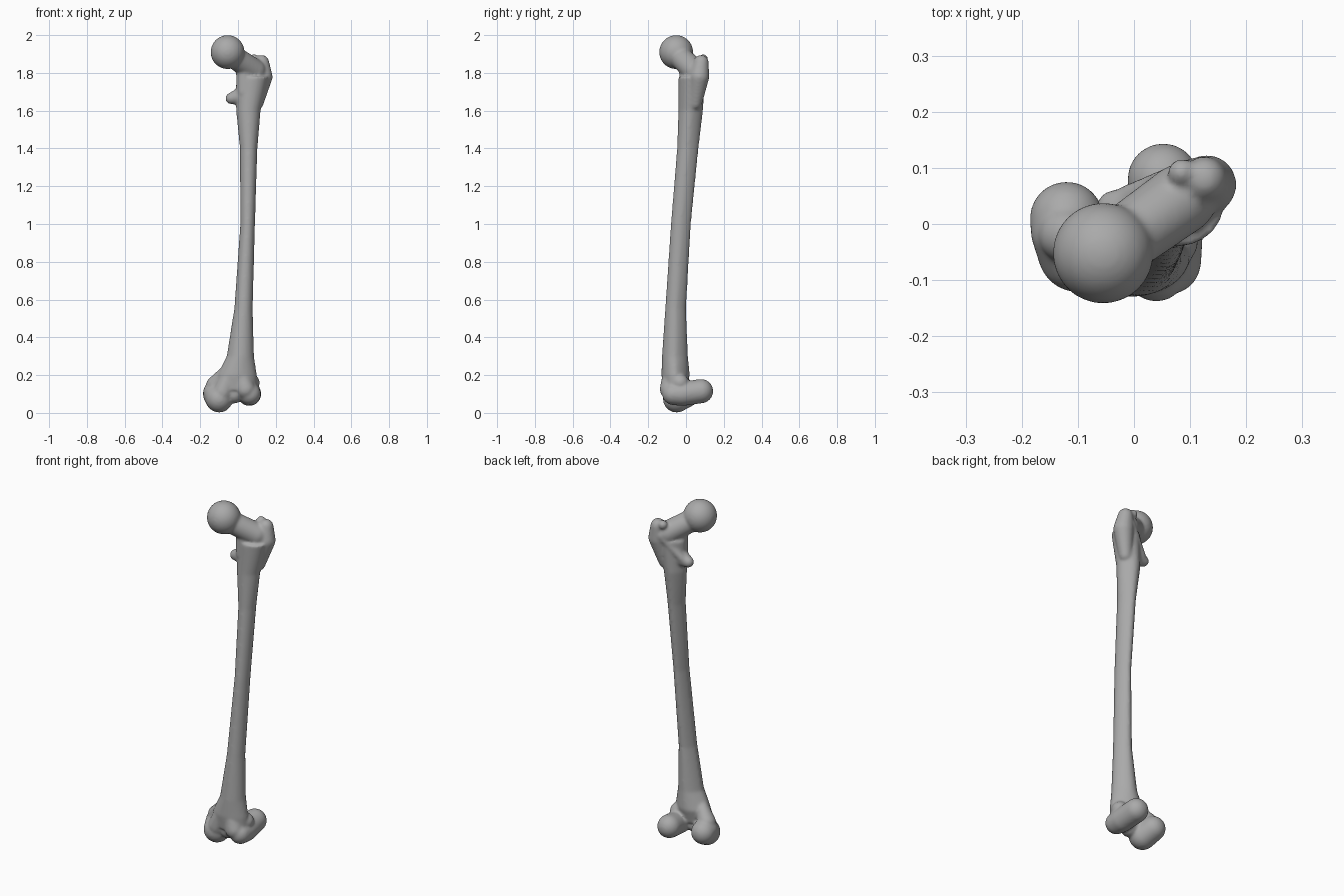
import bpy
import bmesh
import math
from mathutils import Matrix, Vector

cube = bpy.data.objects.get("Cube")
if cube:
    bpy.data.objects.remove(cube, do_unlink=True)

bone_grey = bpy.data.materials.new("bone_grey")
bone_grey.use_nodes = True
colour = (0.4, 0.4, 0.4, 1)
bone_grey.diffuse_color = colour
bone_grey.node_tree.nodes["Principled BSDF"].inputs["Base Color"].default_value = colour


def add_part(name, bm):
    """Turn a finished bmesh into a named object."""
    bmesh.ops.recalc_face_normals(bm, faces=bm.faces)
    mesh = bpy.data.meshes.new(name)
    bm.to_mesh(mesh)
    bm.free()
    mesh.materials.append(bone_grey)
    part = bpy.data.objects.new(name, mesh)
    bpy.context.collection.objects.link(part)
    parts.append(part)


def lump(name, *balls):
    """Rounded mass: the convex hull around balls given as (x, y, z, radius)."""
    bm = bmesh.new()
    for x, y, z, radius in balls:
        bmesh.ops.create_uvsphere(bm, u_segments=32, v_segments=20, radius=radius,
                                  matrix=Matrix.Translation((x, y, z)))
    if len(balls) > 1:
        hull = bmesh.ops.convex_hull(bm, input=bm.verts)
        inside = {v for v in hull["geom_interior"] if isinstance(v, bmesh.types.BMVert)}
        bmesh.ops.delete(bm, geom=list(inside), context="VERTS")
    add_part(name, bm)


def loft(name, *rows, sides=32):
    """Tube through rows of (z, left x, right x, front y, back y), pinched at the back."""
    bm = bmesh.new()
    rings = []
    for z, x_low, x_high, y_low, y_high in rows:
        middle = Vector((x_low + x_high, y_low + y_high, z * 2)) / 2
        ring = []
        for i in range(sides):
            angle = math.tau * i / sides
            across, along = math.cos(angle), math.sin(angle)
            pinch = 1 - max(along, 0) / 4
            offset = Vector((across * pinch * (x_high - x_low), along * (y_high - y_low), 0)) / 2
            ring.append(bm.verts.new(middle + offset))
        rings.append(ring)
    for low, high in zip(rings, rings[1:]):
        for i in range(sides):
            j = (i + 1) % sides
            bm.faces.new((low[i], low[j], high[j], high[i]))
    bm.faces.new(rings[0][::-1])
    bm.faces.new(rings[-1])
    add_part(name, bm)


parts = []

# Long bowed shaft, flaring at both ends
loft("shaft",
     (.12, -.11, .1, -.12, 0),
     (.2, -.11, .1, -.13, .02),
     (.3, -.06, .085, -.127, .01),
     (.55, -.02, .078, -.11, 0),
     (1, .012, .09, -.08, .026),
     (1.4, .01, .103, -.047, .066),
     (1.6, -.01, .12, -.04, .09),
     (1.78, -.01, .16, -.04, .1))

# Upper end: ball joint, neck and the muscle knobs
lump("head", (-.055, -.052, 1.91, .09))
lump("neck", (-.02, -.03, 1.883, .06), (.085, .045, 1.812, .063))
lump("neck_base", (.035, .01, 1.83, .045), (.035, .01, 1.7, .045))
lump("greater_trochanter", (.125, .08, 1.855, .04), (.13, .07, 1.78, .053), (.1, .05, 1.64, .035))
lump("trochanter_tip", (.085, .092, 1.874, .025))
lump("trochanter_crest", (.1, .095, 1.81, .022), (-.01, .045, 1.68, .025))
lump("lesser_trochanter", (-.037, .03, 1.665, .03), (.03, .025, 1.68, .05))

# Lower end: two condyles with the trochlear groove between them
lump("medial_condyle", (-.12, .01, .1, .066), (-.1, -.05, .074, .072), (-.13, -.015, .11, .054))
lump("medial_epicondyle", (-.12, -.02, .145, .05), (-.07, -.05, .21, .035))
lump("lateral_condyle", (.052, .08, .115, .064), (.06, -.02, .1, .063), (.062, -.068, .1, .058))
lump("lateral_epicondyle", (.07, -.03, .16, .045))
lump("lateral_trochlea", (.04, -.087, .125, .052), (.01, -.07, .22, .05))
lump("medial_trochlea", (-.08, -.07, .11, .053), (-.04, -.07, .2, .05))
lump("trochlea_floor", (-.02, -.06, .1, .05))

# Fuse the parts into one continuous, softly blended bone
bone = parts[0]
bpy.ops.object.select_all(action="DESELECT")
for part in parts:
    part.select_set(True)
bpy.context.view_layer.objects.active = bone
bpy.ops.object.join()
bone.name = "thigh_bone"

remesh = bone.modifiers.new("fuse", "REMESH")
remesh.mode = "VOXEL"
remesh.voxel_size = 0.007
remesh.use_smooth_shade = True
soften = bone.modifiers.new("soften", "SMOOTH")
soften.factor = 0.5
soften.iterations = 10
bpy.ops.object.shade_smooth()
